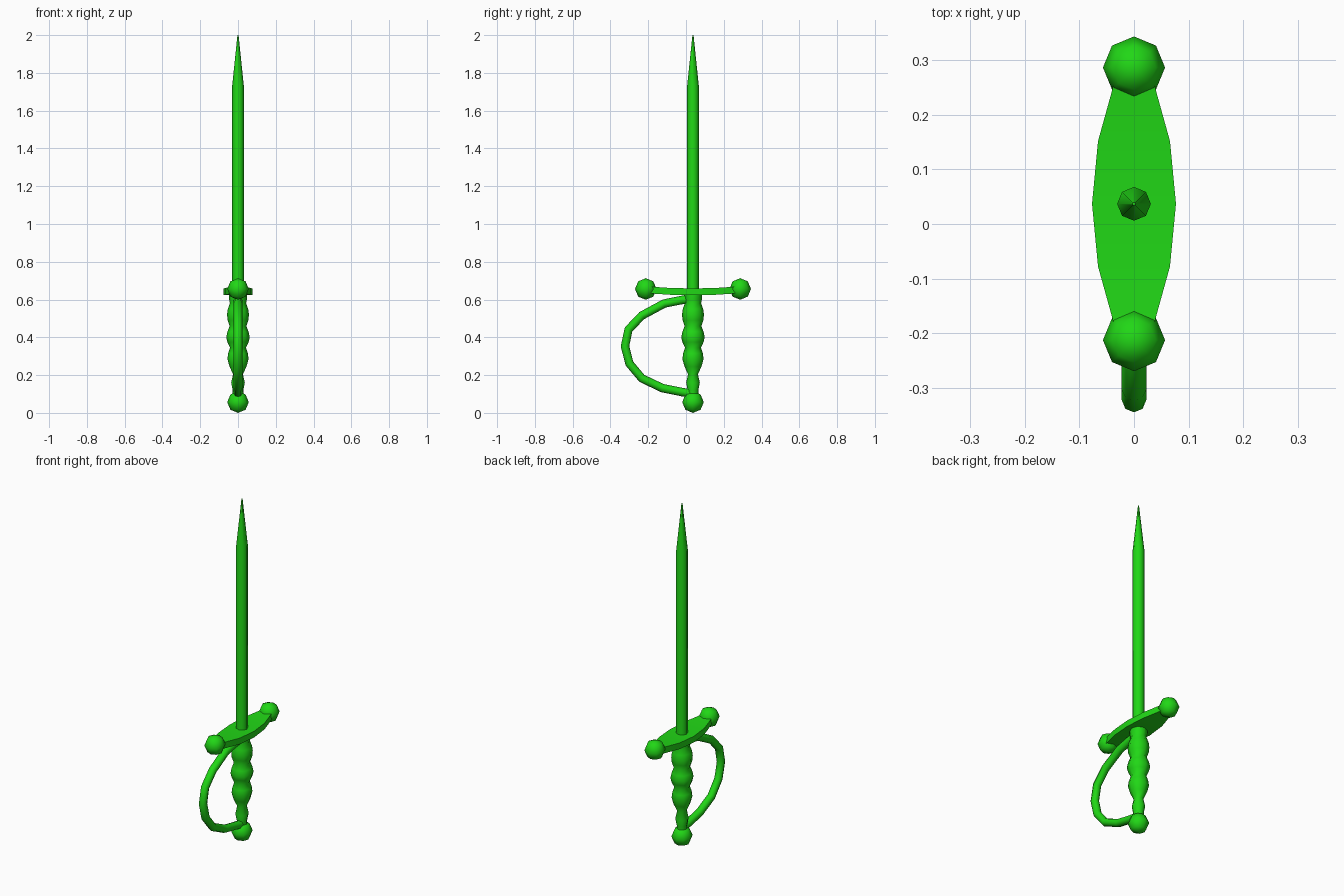
import bpy, bmesh
from math import sin, cos, pi, radians
from mathutils import Vector

if "Cube" in bpy.data.objects:
    bpy.data.objects.remove(bpy.data.objects["Cube"])

AXIS_Y = 0.037   # sword axis
green = bpy.data.materials.new("green")
green.diffuse_color = (0.015, 0.68, 0.008, 1)
green.use_nodes = True
green.node_tree.nodes["Principled BSDF"].inputs["Base Color"].default_value = green.diffuse_color


def finish(obj, angle):
    obj.data.materials.append(green)
    bpy.ops.object.select_all(action='DESELECT')
    obj.select_set(True)
    bpy.context.view_layer.objects.active = obj
    bpy.ops.object.shade_smooth_by_angle(angle=radians(angle))


def loft(name, rings, angle=60):
    """Skin a list of equal-sized point rings and cap both ends."""
    bm = bmesh.new()
    loops = [[bm.verts.new(p) for p in ring] for ring in rings]
    n = len(loops[0])
    for a, b in zip(loops, loops[1:]):
        for i in range(n):
            j = (i + 1) % n
            bm.faces.new((a[i], a[j], b[j], b[i]))
    bm.faces.new(loops[0][::-1])
    bm.faces.new(loops[-1])
    bmesh.ops.recalc_face_normals(bm, faces=bm.faces)
    me = bpy.data.meshes.new(name)
    bm.to_mesh(me)
    bm.free()
    obj = bpy.data.objects.new(name, me)
    bpy.context.collection.objects.link(obj)
    finish(obj, angle)


def lathe(name, profile, n=8):
    loft(name, [[(r * cos(2 * pi * i / n), AXIS_Y + r * sin(2 * pi * i / n), z)
                 for i in range(n)] for r, z in profile])


def ball(name, y, z):
    bpy.ops.mesh.primitive_uv_sphere_add(segments=8, ring_count=4, radius=0.057,
                                         location=(0, y, z))
    obj = bpy.context.object
    obj.name = name
    finish(obj, 60)


# Blade with a tapered point
lathe("blade", [(0.031, 0.63), (0.031, 1.73), (0.003, 2.0)])

# Beaded grip
lathe("grip", [(0.028, 0.09), (0.028, 0.12), (0.036, 0.16), (0.026, 0.205),
               (0.045, 0.245), (0.056, 0.285), (0.052, 0.315), (0.042, 0.345),
               (0.056, 0.375), (0.062, 0.40), (0.056, 0.43), (0.044, 0.46),
               (0.055, 0.49), (0.058, 0.52), (0.054, 0.55), (0.043, 0.58),
               (0.047, 0.60), (0.047, 0.63)])

# Pommel and guard end balls
ball("pommel", AXIS_Y, 0.057)
for side, label in ((-1, "front"), (1, "back")):
    ball(label + "_guard_ball", AXIS_Y + side * 0.25, 0.656)

# Cross guard: flat bar, wide in the middle, ends curving up
half = [(0.0, 0.077, 0.641), (0.115, 0.066, 0.643), (0.205, 0.041, 0.649), (0.25, 0.03, 0.653)]
stations = [(-y, w, z) for y, w, z in half[:0:-1]] + half
loft("cross_guard", [[(sx * w, AXIS_Y + y, z + sz * 0.018)
                      for sx, sz in ((-1, -1), (1, -1), (1, 1), (-1, 1))]
                     for y, w, z in stations], 30)

# Knuckle bow swept along a path in the y-z plane
path = [Vector((0, y, z)) for y, z in (
    (0.03, 0.60), (-0.02, 0.598), (-0.115, 0.579), (-0.234, 0.515), (-0.304, 0.442),
    (-0.323, 0.353), (-0.300, 0.262), (-0.234, 0.183), (-0.125, 0.131),
    (-0.02, 0.110), (0.03, 0.102))]
rings = []
for k, p in enumerate(path):
    t = (path[min(k + 1, len(path) - 1)] - path[max(k - 1, 0)]).normalized()
    side = t.cross(Vector((1, 0, 0)))
    rings.append([p + 0.0225 * (Vector((cos(i * pi / 4), 0, 0)) + side * sin(i * pi / 4))
                  for i in range(8)])
loft("knuckle_bow", rings)
